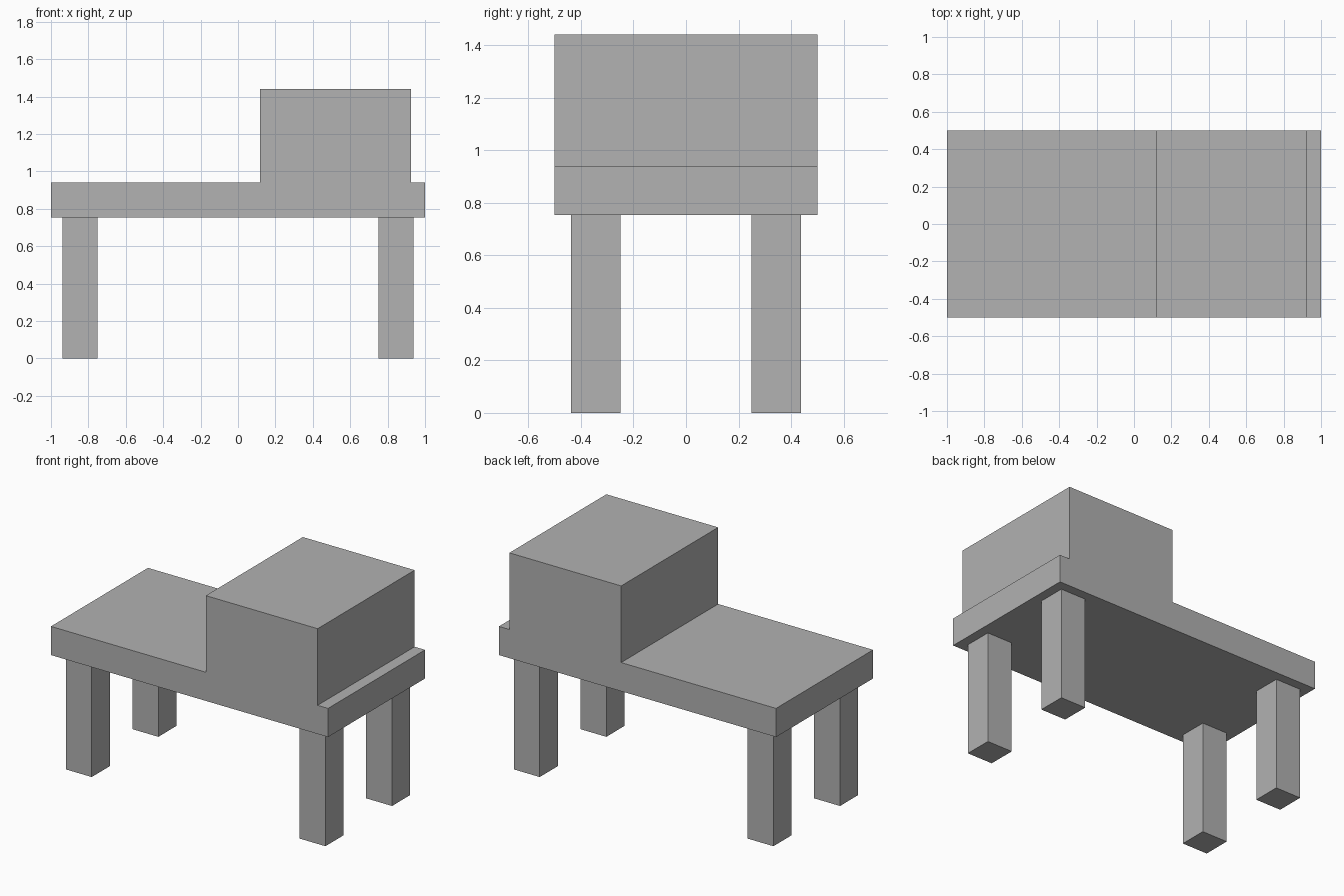
import bpy
import bmesh
from mathutils import Vector

cube = bpy.data.objects.get("Cube")
if cube:
    bpy.data.objects.remove(cube, do_unlink=True)

# Single plain grey material
grey = bpy.data.materials.new("plain_grey")
grey.use_nodes = True
colour = (0.445, 0.445, 0.445, 1)
grey.diffuse_color = colour
grey.node_tree.nodes["Principled BSDF"].inputs["Base Color"].default_value = colour

DEPTH = 1.0
SLAB_BOTTOM, SLAB_TOP, BLOCK_TOP = 0.753, 0.94, 1.44
LEG_INNER_X, LEG_INNER_Y, LEG_SIZE = 0.75, 0.25, 0.187


def prism(name, outline, direction):
    """Extrude a closed outline along a direction into a flat-faced solid."""
    bm = bmesh.new()
    base = bm.faces.new([bm.verts.new(p) for p in outline])
    extruded = bmesh.ops.extrude_face_region(bm, geom=[base], use_keep_orig=True)
    moved = [g for g in extruded["geom"] if isinstance(g, bmesh.types.BMVert)]
    bmesh.ops.translate(bm, verts=moved, vec=Vector(direction))
    bmesh.ops.recalc_face_normals(bm, faces=bm.faces)
    mesh = bpy.data.meshes.new(name)
    bm.to_mesh(mesh)
    bm.free()
    mesh.materials.append(grey)
    obj = bpy.data.objects.new(name, mesh)
    bpy.context.collection.objects.link(obj)
    return obj


# Table top with the raised block, as one stepped profile
profile = [(-1, SLAB_BOTTOM), (1, SLAB_BOTTOM), (1, SLAB_TOP), (0.925, SLAB_TOP),
           (0.925, BLOCK_TOP), (0.118, BLOCK_TOP), (0.118, SLAB_TOP), (-1, SLAB_TOP)]
prism("top_with_raised_block", [(x, -DEPTH / 2, z) for x, z in profile], (0, DEPTH, 0))

# Four square legs
for y_name, sy in (("front", -1), ("back", 1)):
    for x_name, sx in (("right", -1), ("left", 1)):
        x0, x1 = sx * LEG_INNER_X, sx * (LEG_INNER_X + LEG_SIZE)
        y0, y1 = sy * LEG_INNER_Y, sy * (LEG_INNER_Y + LEG_SIZE)
        square = [(x0, y0, 0), (x1, y0, 0), (x1, y1, 0), (x0, y1, 0)]
        prism(f"{y_name}_{x_name}_leg", square, (0, 0, SLAB_BOTTOM))
